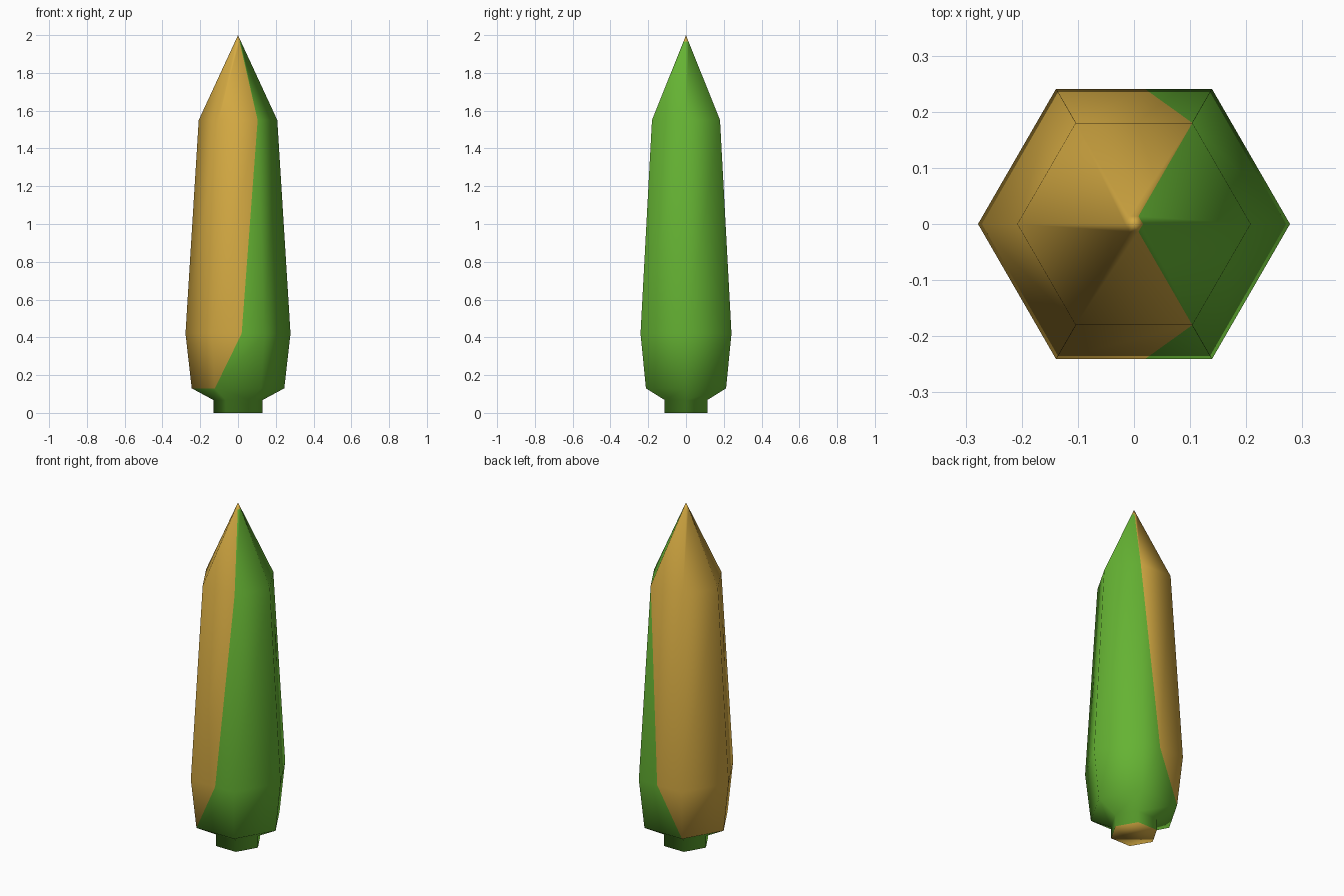
import bpy, bmesh
from math import cos, sin, radians
from mathutils import Vector

if "Cube" in bpy.data.objects:
    bpy.data.objects.remove(bpy.data.objects["Cube"])


def material(name, rgb):
    m = bpy.data.materials.new(name)
    m.diffuse_color = (*rgb, 1)
    m.use_nodes = True
    m.node_tree.nodes["Principled BSDF"].inputs["Base Color"].default_value = m.diffuse_color
    return m


GREEN, GOLD = 0, 1

# Hexagonal rings: radius, height, and how far the colour seam lies
# across the front/back faces (0 = right corner, 1 = left corner)
rings = [
    (0.13, 0.0, 0), (0.13, 0.068, 0),       # trunk
    (0.245, 0.13, 1), (0.278, 0.42, 0.43),  # lower foliage
    (0.208, 1.55, 0), (0.016, 1.965, 0),    # upper foliage
    (0.0, 2.0, 0),                          # tip
]


def ring_points(r, z, seam):
    c = [Vector((r * cos(radians(a)), r * sin(radians(a)), z)) for a in range(0, 360, 60)]
    return [c[0], c[1], c[1].lerp(c[2], seam), c[2], c[3], c[4], c[5].lerp(c[4], seam), c[5]]


bm = bmesh.new()
loops = [[bm.verts.new(p) for p in ring_points(*r)] for r in rings]

# Sides: gold on the left of the seam, green on the right, gold tip
for band, (low, high) in enumerate(zip(loops, loops[1:])):
    for i in range(8):
        j = (i + 1) % 8
        f = bm.faces.new((low[i], low[j], high[j], high[i]))
        gold = band == 5 or (band in (2, 3, 4) and 2 <= i <= 5)
        f.material_index = GOLD if gold else GREEN

# Trunk underside
bm.faces.new(loops[0][::-1]).material_index = GOLD

bmesh.ops.remove_doubles(bm, verts=bm.verts[:], dist=0.0005)
bmesh.ops.recalc_face_normals(bm, faces=bm.faces[:])
for f in bm.faces:
    f.smooth = True

mesh = bpy.data.meshes.new("tree")
bm.to_mesh(mesh)
bm.free()
mesh.materials.append(material("leaf green", (0.13, 0.45, 0.033)))
mesh.materials.append(material("autumn gold", (0.66, 0.40, 0.055)))
tree = bpy.data.objects.new("tree", mesh)
bpy.context.collection.objects.link(tree)
